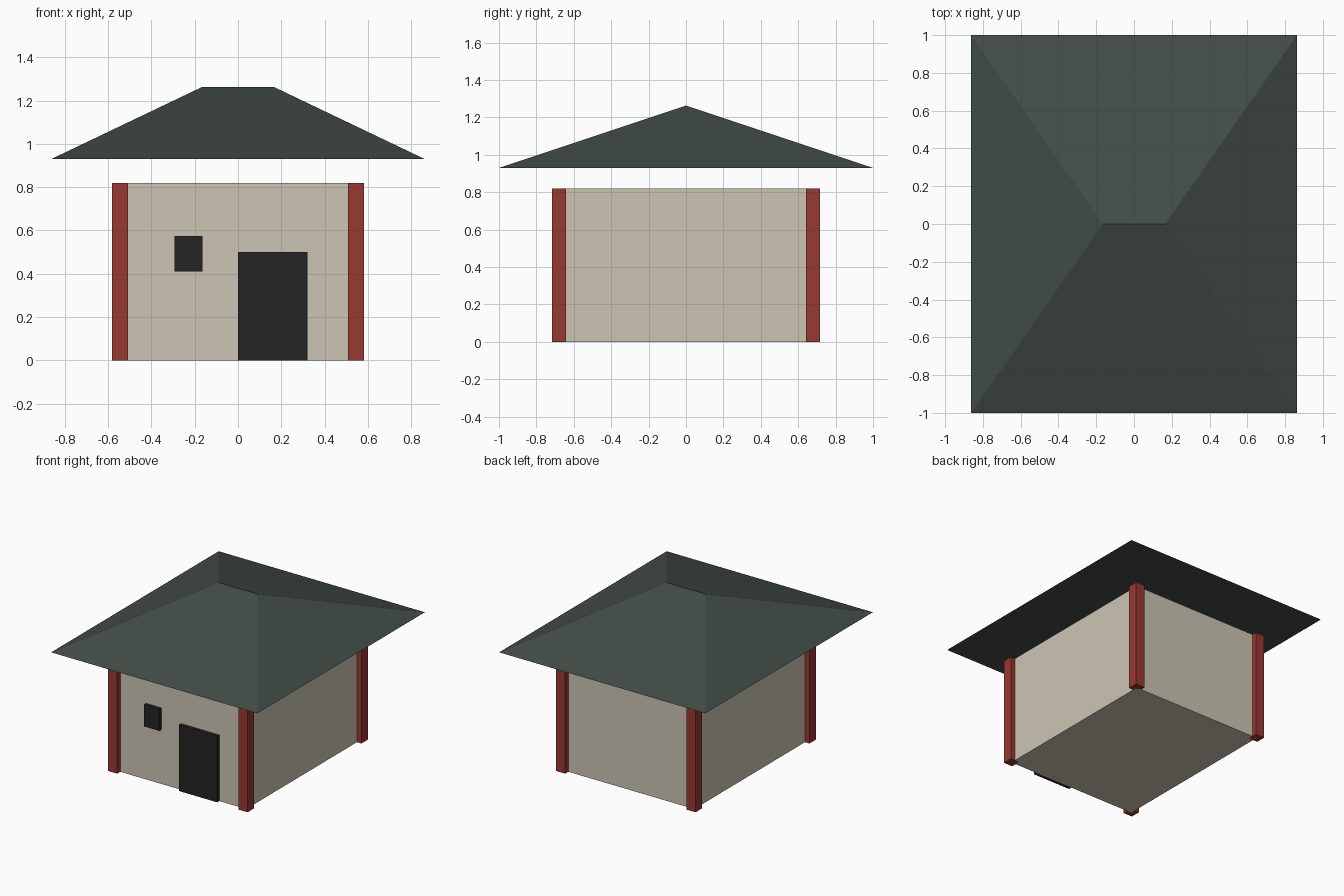
import bpy
import bmesh

if "Cube" in bpy.data.objects:
    bpy.data.objects.remove(bpy.data.objects["Cube"])


def material(name, rgb):
    """Flat colour from 0-255 sRGB values."""
    mat = bpy.data.materials.new(name)
    lin = [((c / 255 + 0.055) / 1.055) ** 2.4 for c in rgb]
    mat.diffuse_color = (*lin, 1.0)
    mat.use_nodes = True
    mat.node_tree.nodes["Principled BSDF"].inputs["Base Color"].default_value = mat.diffuse_color
    return mat


PLASTER = material("beige plaster", (204, 197, 180))
RED = material("red timber", (152, 56, 49))
SLATE = material("dark green roof", (66, 76, 71))
BLACK = material("dark opening", (36, 36, 36))


def finish(name, bm, mat):
    bmesh.ops.recalc_face_normals(bm, faces=bm.faces)
    mesh = bpy.data.meshes.new(name)
    bm.to_mesh(mesh)
    bm.free()
    mesh.materials.append(mat)
    obj = bpy.data.objects.new(name, mesh)
    bpy.context.collection.objects.link(obj)
    return obj


def box(name, low, high, mat):
    """Box between two opposite corners."""
    bm = bmesh.new()
    bmesh.ops.create_cube(bm, size=1)
    for v in bm.verts:
        v.co = [h if c > 0 else l for c, l, h in zip(v.co, low, high)]
    return finish(name, bm, mat)


WX, WY, WALL_H = 0.545, 0.68, 0.82   # wall half sizes and height
POST = 0.0375                        # post half width

# Walls
box("walls", (-WX, -WY, 0), (WX, WY, WALL_H), PLASTER)

# Corner posts, centred on the wall corners
for side, sx in (("left", -1), ("right", 1)):
    for end, sy in (("front", -1), ("back", 1)):
        x, y = sx * WX, sy * WY
        box(f"{end}_{side}_post", (x - POST, y - POST, 0),
            (x + POST, y + POST, WALL_H), RED)

# Door and window stand slightly proud of the front wall
box("door", (0.0, -WY - 0.025, 0), (0.32, -WY, 0.50), BLACK)
box("window", (-0.293, -WY - 0.025, 0.41), (-0.165, -WY, 0.575), BLACK)

# Hipped roof: rectangular eaves pinched to a short ridge, floating above the walls
roof = box("roof", (-0.862, -1, 0.93), (0.862, 1, 1.263), SLATE)
bm = bmesh.new()
bm.from_mesh(roof.data)
for v in bm.verts:
    if v.co.z > 1:
        v.co.x = 0.165 if v.co.x > 0 else -0.165
        v.co.y = 0
bmesh.ops.remove_doubles(bm, verts=bm.verts, dist=0.001)
bmesh.ops.recalc_face_normals(bm, faces=bm.faces)
bm.to_mesh(roof.data)
bm.free()
